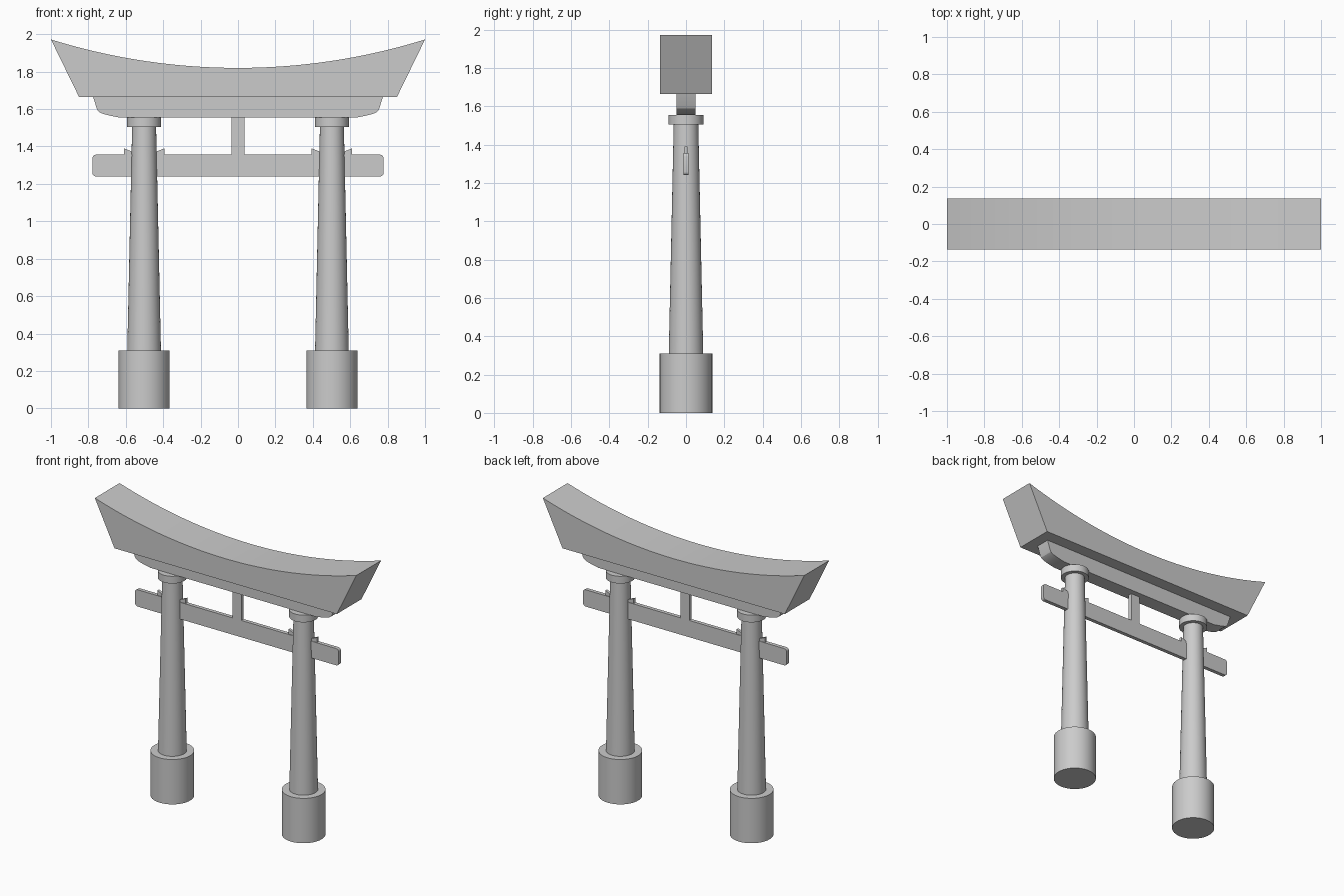
import bpy, bmesh, math

if "Cube" in bpy.data.objects:
    bpy.data.objects.remove(bpy.data.objects["Cube"])

gray = bpy.data.materials.new("plain gray")
gray.diffuse_color = (0.6, 0.6, 0.6, 1)
gray.use_nodes = True
gray.node_tree.nodes["Principled BSDF"].inputs["Base Color"].default_value = gray.diffuse_color


def finish(name, bm):
    bmesh.ops.recalc_face_normals(bm, faces=bm.faces)
    mesh = bpy.data.meshes.new(name)
    bm.to_mesh(mesh)
    bm.free()
    mesh.materials.append(gray)
    ob = bpy.data.objects.new(name, mesh)
    bpy.context.collection.objects.link(ob)
    bpy.ops.object.select_all(action='DESELECT')
    ob.select_set(True)
    bpy.context.view_layer.objects.active = ob
    bpy.ops.object.shade_smooth_by_angle(angle=math.radians(25))
    return ob


def slab(name, outline, half):
    """Extrude an (x, z) outline through the depth, from -half to +half."""
    bm = bmesh.new()
    face = bm.faces.new([bm.verts.new((x, -half, z)) for x, z in outline])
    out = bmesh.ops.extrude_face_region(bm, geom=[face])
    verts = [v for v in out["geom"] if isinstance(v, bmesh.types.BMVert)]
    bmesh.ops.translate(bm, verts=verts, vec=(0, 2 * half, 0))
    return finish(name, bm)


def mirrored(right):
    return right + [(-x, z) for x, z in reversed(right)]


def turned(name, x, r1, r2, z1, z2, sides=48):
    bm = bmesh.new()
    bmesh.ops.create_cone(bm, cap_ends=True, segments=sides, radius1=r1, radius2=r2, depth=z2 - z1)
    bmesh.ops.translate(bm, verts=bm.verts, vec=(x, 0, (z1 + z2) / 2))
    return finish(name, bm)


# pillars with plinths, collars and wedges
for side, s in (("left", -1), ("right", 1)):
    x = 0.502 * s
    turned(side + "_plinth", x, 0.137, 0.137, 0, 0.31)
    turned(side + "_pillar", x, 0.09, 0.064, 0.31, 1.508)
    turned(side + "_collar", x, 0.091, 0.091, 1.505, 1.555)
    for where, d in (("inner", -s), ("outer", s)):
        slab(f"{side}_{where}_wedge",
             [(x + d * 0.04, 1.35), (x + d * 0.108, 1.35), (x + d * 0.108, 1.39), (x + d * 0.04, 1.362)], 0.009)

# curved top lintel: circular arc sagging between raised ends
sag, n = 0.152, 32
R = (1 + sag * sag) / (2 * sag)
arc = []
for i in range(n + 1):
    x = 1 - 2 * i / n
    arc.append((x, 1.82 + R - math.sqrt(R * R - x * x)))
slab("top_lintel", [(-0.85, 1.665), (0.85, 1.665)] + arc, 0.135)

# lower lintel with rounded-under ends
slab("lower_lintel", mirrored([(0.636, 1.555), (0.69, 1.566), (0.73, 1.577), (0.747, 1.588),
                               (0.755, 1.603), (0.775, 1.665)]), 0.05)

# tie beam with rounded corners
r, corner = 0.018, []
for cz, a0 in ((1.24 + r, -90), (1.356 - r, 0)):
    for k in range(5):
        a = math.radians(a0 + k * 22.5)
        corner.append((0.778 - r + r * math.cos(a), cz + r * math.sin(a)))
slab("tie_beam", mirrored(corner), 0.013)

# central strut
slab("centre_strut", mirrored([(0.034, 1.35), (0.034, 1.56)]), 0.013)
